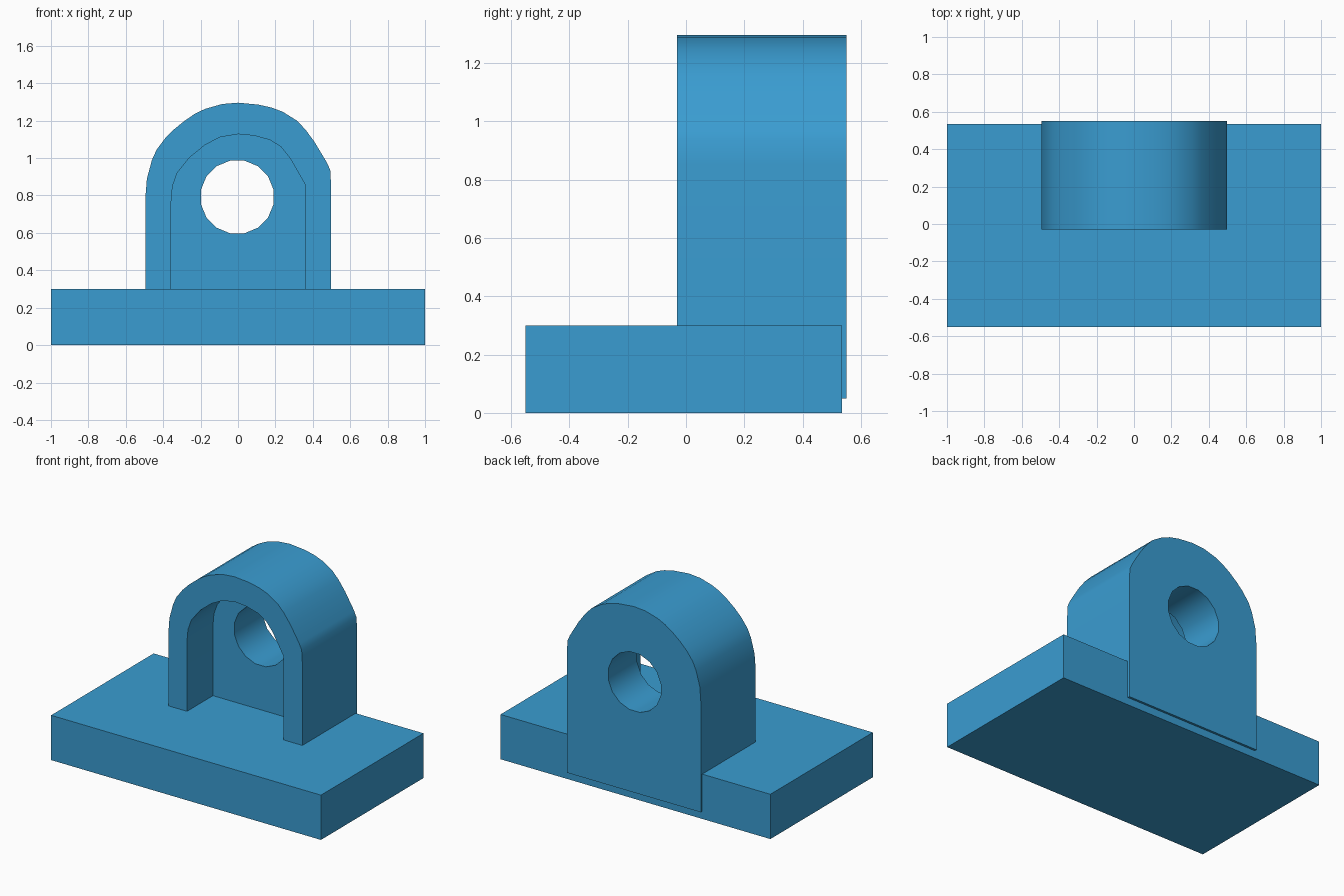
import bpy, bmesh, math

cube = bpy.data.objects.get("Cube")
if cube:
    bpy.data.objects.remove(cube, do_unlink=True)

# Single flat colour
blue = bpy.data.materials.new("blue")
blue.use_nodes = True
colour = (0.042, 0.335, 0.64, 1.0)
blue.diffuse_color = colour
blue.node_tree.nodes["Principled BSDF"].inputs["Base Color"].default_value = colour


def extrude_profile(name, points, y0, y1):
    """Solid made by pushing an x-z outline from y0 back to y1."""
    bm = bmesh.new()
    face = bm.faces.new([bm.verts.new((x, y0, z)) for x, z in points])
    grown = bmesh.ops.extrude_face_region(bm, geom=[face])
    verts = [g for g in grown["geom"] if isinstance(g, bmesh.types.BMVert)]
    bmesh.ops.translate(bm, verts=verts, vec=(0, y1 - y0, 0))
    bmesh.ops.recalc_face_normals(bm, faces=bm.faces)
    mesh = bpy.data.meshes.new(name)
    bm.to_mesh(mesh)
    bm.free()
    mesh.materials.append(blue)
    obj = bpy.data.objects.new(name, mesh)
    bpy.context.collection.objects.link(obj)
    return obj


def select_only(obj):
    bpy.ops.object.select_all(action="DESELECT")
    obj.select_set(True)
    bpy.context.view_layer.objects.active = obj


def cut(target, cutter):
    """Subtract the cutter, then discard it."""
    cutter.hide_render = True
    mod = target.modifiers.new("cut", "BOOLEAN")
    mod.operation = "DIFFERENCE"
    mod.solver = "EXACT"
    mod.object = cutter
    select_only(target)
    bpy.ops.object.modifier_apply(modifier=mod.name)
    bpy.data.objects.remove(cutter, do_unlink=True)


# Base plate
extrude_profile("base_plate", [(-1, 0), (1, 0), (1, 0.3), (-1, 0.3)], -0.55, 0.535)

# Upright lug with its slightly uneven arched top
outer = [(-0.495, 0.05), (-0.495, 0.79), (-0.487, 0.89), (-0.46, 0.99),
         (-0.435, 1.045), (-0.39, 1.105), (-0.34, 1.155), (-0.285, 1.2),
         (-0.23, 1.237), (-0.176, 1.263), (-0.085, 1.289), (0, 1.296),
         (0.107, 1.286), (0.18, 1.27), (0.24, 1.247), (0.315, 1.2),
         (0.36, 1.153), (0.41, 1.085), (0.476, 0.975), (0.493, 0.936),
         (0.498, 0.85), (0.498, 0.05)]
lug = extrude_profile("upright_lug", outer, -0.03, 0.55)

# Arched recess in the front of the lug
inner = [(-0.357, 0.2), (-0.357, 0.77), (-0.35, 0.85), (-0.325, 0.92),
         (-0.257, 1.005), (-0.176, 1.07), (-0.096, 1.112), (0, 1.128),
         (0.086, 1.12), (0.17, 1.097), (0.23, 1.06), (0.278, 1.0),
         (0.36, 0.857), (0.36, 0.2)]
cut(lug, extrude_profile("recess_cutter", inner, -0.2, 0.245))

# Round hole through the back wall
hole = [(-0.004 + 0.198 * math.cos((i + 0.5) * math.pi / 8),
         0.792 + 0.198 * math.sin((i + 0.5) * math.pi / 8)) for i in range(16)]
cut(lug, extrude_profile("hole_cutter", hole, 0.1, 0.8))

# Smooth arch and hole, crisp edges elsewhere
select_only(lug)
bpy.ops.object.shade_smooth_by_angle(angle=math.radians(32))
